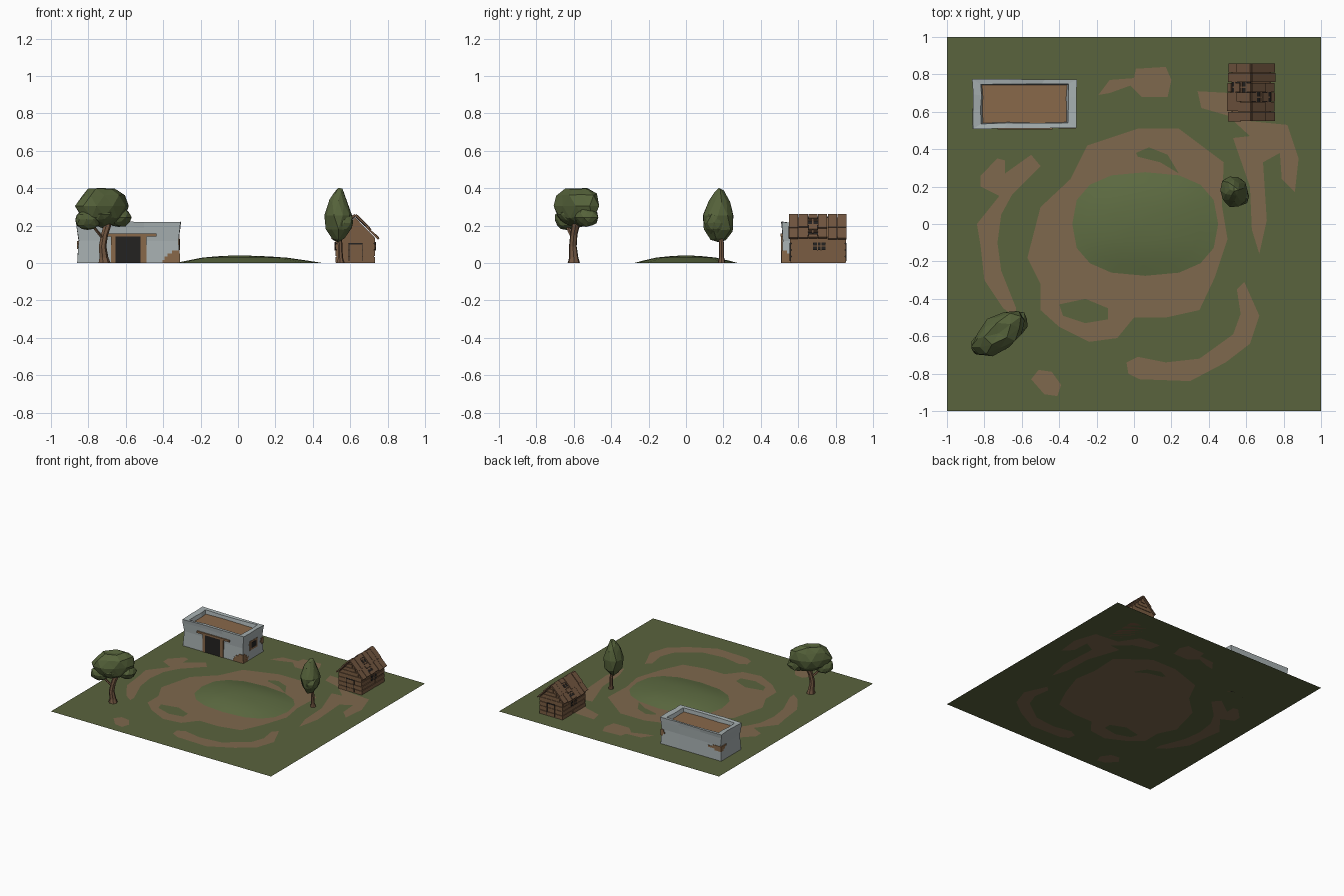
import bpy, bmesh, math, random
from mathutils import Vector, Matrix
from mathutils.geometry import delaunay_2d_cdt

if "Cube" in bpy.data.objects:
    bpy.data.objects.remove(bpy.data.objects["Cube"])

random.seed(4)
rnd = random.uniform


def mat(name, r, g, b):
    m = bpy.data.materials.new(name)
    lin = [((c / 255 + 0.055) / 1.055) ** 2.4 for c in (r, g, b)]
    m.diffuse_color = (*lin, 1)
    m.use_nodes = True
    m.node_tree.nodes["Principled BSDF"].inputs["Base Color"].default_value = m.diffuse_color
    return m


GRASS = mat("grass green", 90, 99, 61)
HILL = mat("hill green", 94, 108, 66)
DIRT = mat("dirt brown", 126, 104, 77)
PLASTER = mat("pale plaster", 167, 176, 177)
CLAY = mat("clay brown", 136, 104, 74)
BLACK = mat("dark opening", 36, 34, 33)
WOOD = mat("wood brown", 122, 92, 66)
ROOFWOOD = mat("roof wood", 114, 86, 64)
BARK = mat("bark brown", 116, 88, 66)
LEAF = mat("leaf green", 85, 98, 58)


def finish(name, bm, mats, smooth=False):
    me = bpy.data.meshes.new(name)
    bm.to_mesh(me)
    bm.free()
    for m in mats:
        me.materials.append(m)
    for p in me.polygons:
        p.use_smooth = smooth
    ob = bpy.data.objects.new(name, me)
    bpy.context.collection.objects.link(ob)
    return ob


def box(bm, x0, x1, y0, y1, z0, z1, mi=0, M=Matrix()):
    c = Matrix.Translation(((x0 + x1) / 2, (y0 + y1) / 2, (z0 + z1) / 2))
    s = Matrix.Diagonal((x1 - x0, y1 - y0, z1 - z0, 1))
    vs = bmesh.ops.create_cube(bm, size=1, matrix=M @ c @ s)["verts"]
    for f in {f for v in vs for f in v.link_faces}:
        f.material_index = mi


def loft(bm, rings, mi=0, cap_mi=0, both=False):
    vr = [[bm.verts.new(p) for p in r] for r in rings]
    n = len(vr[0])
    faces = []
    for a, b in zip(vr, vr[1:]):
        for i in range(n):
            j = (i + 1) % n
            faces.append(bm.faces.new((a[i], a[j], b[j], b[i])))
            faces[-1].material_index = mi
    faces.append(bm.faces.new(vr[-1]))
    faces[-1].material_index = cap_mi
    if both:
        faces.append(bm.faces.new(vr[0][::-1]))
        bmesh.ops.recalc_face_normals(bm, faces=faces)


# Ground: one flat sheet cut along the outlines of the dirt patches
ring = [(.02, .51), (.24, .51), (.48, .33), (.47, .10), (.50, -.08), (.43, -.29), (.35, -.46), (.17, -.5), (0, -.5),
        (-.09, -.61), (-.24, -.63), (-.40, -.55), (-.5, -.46), (-.5, -.32), (-.57, -.18), (-.5, .09), (-.34, .24), (-.25, .42)]
ring_gap_back = [(.01, .38), (.08, .41), (.18, .37), (.24, .27), (.14, .33), (.02, .36)]
ring_gap_front = [(-.40, -.43), (-.26, -.40), (-.14, -.45), (-.14, -.51), (-.26, -.53), (-.38, -.49)]
patch_back = [(-.19, .69), (-.13, .77), (0, .78), (.01, .83), (.17, .84), (.20, .77), (.18, .68), (.04, .68), (-.02, .74), (-.13, .70)]
patch_right = [(.34, .71), (.52, .70), (.62, .55), (.82, .53), (.88, .35), (.86, .17), (.79, .24), (.78, .38), (.69, .33),
               (.71, .02), (.67, -.16), (.63, -.03), (.62, .2), (.55, .40), (.53, .46), (.62, .47), (.5, .58), (.36, .62)]
patch_left = [(-.82, .26), (-.73, .35), (-.69, .34), (-.69, .27), (-.55, .37), (-.50, .31), (-.65, .16), (-.71, .05), (-.73, -.1),
              (-.71, -.25), (-.63, -.45), (-.63, -.5), (-.70, -.45), (-.80, -.30), (-.82, -.12), (-.84, 0), (-.72, .15), (-.82, .20)]
patch_corner = [(-.55, -.83), (-.51, -.78), (-.44, -.79), (-.39, -.86), (-.41, -.92), (-.48, -.91)]
patch_front = [(-.04, -.74), (.02, -.71), (.17, -.74), (.35, -.72), (.53, -.59), (.57, -.48), (.55, -.35), (.59, -.31),
               (.67, -.49), (.62, -.64), (.49, -.74), (.30, -.84), (.03, -.83), (-.03, -.80)]
patches = [ring, ring_gap_back, ring_gap_front, patch_back, patch_right, patch_left, patch_corner, patch_front]


def inside(p, poly):
    hit = False
    for (ax, ay), (bx, by) in zip(poly, poly[1:] + poly[:1]):
        if (ay > p.y) != (by > p.y) and p.x < (bx - ax) * (p.y - ay) / (by - ay) + ax:
            hit = not hit
    return hit


pts, edges = [], []
for poly in [[(-1, -1), (1, -1), (1, 1), (-1, 1)]] + patches:
    k, n = len(pts), len(poly)
    pts += [Vector(p) for p in poly]
    edges += [(k + i, k + (i + 1) % n) for i in range(n)]
res = delaunay_2d_cdt(pts, edges, [], 0, 1e-5)
bm = bmesh.new()
gv = [bm.verts.new((v.x, v.y, 0)) for v in res[0]]
for f in res[2]:
    face = bm.faces.new([gv[i] for i in f])
    face.material_index = sum(inside(face.calc_center_median(), p) for p in patches) % 2
finish("ground", bm, [GRASS, DIRT])

# Low grassy hill
bm = bmesh.new()
rings = []
for s, z in ((1, .001), (.8, .015), (.58, .029), (.35, .036), (.12, .04)):
    r = []
    for i in range(16):
        c, d = math.cos(i * math.pi / 8), math.sin(i * math.pi / 8)
        r.append((.06 - .06 * (1 - s) + s * .39 * math.copysign(abs(c) ** .8, c),
                  s * .277 * math.copysign(abs(d) ** .8, d), z))
    rings.append(r)
loft(bm, rings)
finish("hill", bm, [HILL], True)


# Plaster house: battered walls, uneven parapet, sunken roof
def rect(hx, hy, z, jit=0.0):
    cs = [(-hx, -hy), (hx, -hy), (hx, hy), (-hx, hy)]
    out = []
    for (ax, ay), (bx, by) in zip(cs, cs[1:] + cs[:1]):
        for t in (0, .3, .65):
            out.append((-.585 + ax + (bx - ax) * t + rnd(-jit, jit), .642 + ay + (by - ay) * t + rnd(-jit, jit),
                        z + rnd(-jit, jit)))
    return out


bm = bmesh.new()
loft(bm, [rect(.275, .130, 0), rect(.267, .125, .12, .001), rect(.276, .130, .19, .002), rect(.278, .131, .219, .003),
          rect(.232, .104, .216, .004), rect(.225, .100, .185, .003)], 0, 1)
finish("plaster_house", bm, [PLASTER, CLAY])

# Doorway with frame, and a small side window
bm = bmesh.new()
box(bm, -.66, -.51, .510, .53, 0, .145, 1)
box(bm, -.68, -.655, .508, .53, 0, .145)
box(bm, -.52, -.49, .508, .53, 0, .145)
box(bm, -.73, -.435, .505, .53, .143, .158)
box(bm, -.33, -.312, .60, .70, .07, .145)
box(bm, -.33, -.310, .62, .68, .085, .13, 1)
finish("door_and_window", bm, [CLAY, BLACK])

# Bare brick where the plaster has fallen from the corners
bm = bmesh.new()
for k, (w, d) in enumerate(((.095, .06), (.085, .07), (.07, .05), (.045, .03))):
    box(bm, -.308 - w, -.309 - .001 * k, .510, .51 + d, k * .017, k * .017 + .017)
for k, (w, d) in enumerate(((.06, .03), (.12, .05), (.08, .07))):
    box(bm, -.860, -.86 + w, .772 - d, .772, .075 + k * .014, .089 + k * .014)
for k, w in enumerate((.02, .035, .025)):
    box(bm, -.31 - w, -.310, .772 - w, .772, .07 + k * .016, .086 + k * .016)
finish("bare_bricks", bm, [CLAY])

# Wooden hut body with gables
X, Y0, Y1 = .627, .563, .85
bm = bmesh.new()
outline = [(-.1, 0), (.1, 0), (.1, .14), (0, .243), (-.1, .14)]
loft(bm, [[(X + a, y, z) for a, z in outline] for y in (Y0, Y1)], both=True)
finish("hut_body", bm, [WOOD])

# Horizontal wall boards, split at random
bm = bmesh.new()
for k in range(4):
    z0, z1 = k * .035 + .002, k * .035 + .032
    for s in (-1, 1):
        xs = sorted((X + s * .095, X + s * (.104 + rnd(0, .003))))
        m = rnd(.65, .77)
        box(bm, *xs, Y0 + rnd(-.004, .003), m - .002, z0, z1)
        box(bm, *xs, m + .002, Y1 + rnd(-.003, .004), z0 + rnd(-.002, .002), z1)
    for y in (Y0, Y1):
        e = rnd(.004, .007)
        box(bm, X - .103 - rnd(0, .004), X + .103 + rnd(0, .004), y - e, y + e, z0, z1)
for k, h in enumerate((.075, .045, .018)):
    for y in (Y0, Y1):
        box(bm, X - h, X + h, y - .005, y + .005, .143 + k * .028, .168 + k * .028)
finish("hut_boards", bm, [WOOD])

# Hut openings: dark plates with wooden bars
bm = bmesh.new()
for s in (-1, 1):
    xs = sorted((X + s * .1, X + s * .1085))
    box(bm, *xs, .68, .745, .07, .11, 1)
    xs = sorted((X + s * .1, X + s * .111))
    box(bm, *xs, .675, .75, .088, .093)
    for y in (.70, .72):
        box(bm, *xs, y, y + .005, .067, .113)
for y, s in ((Y0, -1), (Y1, 1)):
    ya, yb = sorted((y, y + s * .0085))
    box(bm, X - .03, X + .035, ya, yb, .10, .108, 1)
    for x in (X - .035, X + .035):
        box(bm, x, x + .004, ya, yb, .01, .108, 1)
finish("hut_openings", bm, [WOOD, BLACK])

# Roof boards in two tiers on each slope, with a barred hole
bm = bmesh.new()
for s in (-1, 1):
    slope = Matrix.Translation((X, 0, .258)) @ Matrix.Rotation(s * math.radians(44.5), 4, 'Y')
    n, hole = 6, (3 if s < 0 else 2)
    w = (.862 - .55) / n

    def board(u0, u1, y0, y1, z0, z1, mi=0):
        box(bm, *sorted((s * u0, s * u1)), y0, y1, z0, z1, mi, slope)
    for i in range(n):
        y0, y1 = .55 + i * w, .55 + (i + 1) * w - .003
        if i == hole:
            board(.01, .15, y0 - .003, y1 + .003, -.008, -.004, 1)
            for u in (.035, .07, .12):
                board(u, u + .009, y0 - .004, y1 + .004, -.004, 0)
            board(.02, .14, y0 + .02, y0 + .028, -.004, .001)
            board(0, .03, y0, y1, -.006, .005)
            board(.082, .115, y0, y1, -.006, .005)
            board(.150, .174, y0, y1, -.006, .003)
        else:
            board(.001, .1 + rnd(-.006, .006), y0, y1, -.004, .006 + rnd(-.002, .002))
            board(.085, .174 + rnd(-.006, .006), y0 + rnd(-.002, .002), y1, -.009, .001)
finish("hut_roof", bm, [ROOFWOOD, BLACK])


# Trees: bent trunks with branches
def limb(bm, path, sides=7):
    loft(bm, [[(x + r * math.cos(2 * math.pi * i / sides), y + r * math.sin(2 * math.pi * i / sides), z)
               for i in range(sides)] for x, y, z, r in path])


bm = bmesh.new()
limb(bm, [(-.715, -.60, 0, .034), (-.718, -.60, .03, .025), (-.725, -.605, .09, .021), (-.715, -.60, .15, .02),
          (-.70, -.59, .20, .022), (-.69, -.58, .26, .012)])
limb(bm, [(-.72, -.60, .13, .013), (-.75, -.62, .165, .011), (-.785, -.64, .21, .009)], 5)
finish("broad_tree_trunk", bm, [BARK])
bm = bmesh.new()
limb(bm, [(.55, .19, 0, .021), (.547, .19, .03, .014), (.545, .19, .10, .013), (.54, .185, .15, .015), (.54, .18, .22, .008)])
limb(bm, [(.545, .19, .10, .009), (.525, .175, .14, .008), (.51, .17, .18, .006)], 5)
finish("slim_tree_trunk", bm, [BARK])


# Faceted foliage
def blob(bm, center, radii, turn=0, top=1.0, point=0.0, jit=.09):
    vs = bmesh.ops.create_icosphere(bm, subdivisions=2, radius=1)["verts"]
    M = Matrix.Translation(center) @ Matrix.Rotation(turn, 4, 'Z') @ Matrix.Diagonal((*radii, 1))
    for v in vs:
        c = v.co * (1 + rnd(-jit, jit))
        c.z = min(c.z, top + rnd(-.06, .06)) / top
        k = 1 - point * max(c.z, 0)
        v.co = M @ Vector((c.x * k, c.y * k, c.z))


bm = bmesh.new()
a = math.radians(37)
blob(bm, (-.725, -.585, .305), (.158, .092, .09), a, .75)
blob(bm, (-.805, -.64, .232), (.072, .058, .056), a)
blob(bm, (-.64, -.535, .245), (.078, .062, .056), a)
blob(bm, (-.73, -.61, .26), (.08, .07, .055), a)
finish("broad_tree_leaves", bm, [LEAF])
bm = bmesh.new()
blob(bm, (.535, .175, .255), (.073, .085, .155), .3, 1, .45)
blob(bm, (.55, .165, .215), (.06, .072, .07), .8)
finish("slim_tree_leaves", bm, [LEAF])
